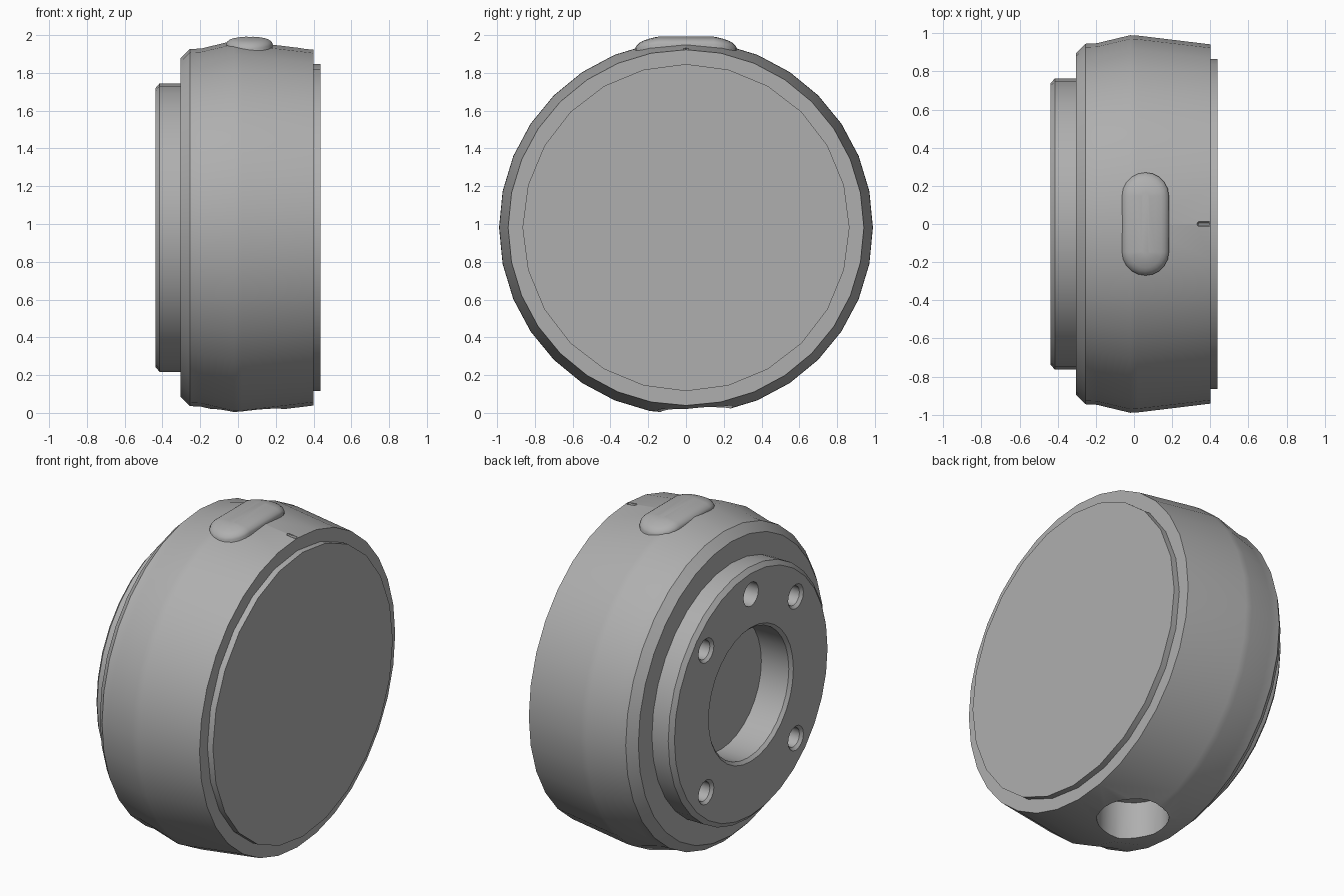
import bpy, bmesh, math
from mathutils import Matrix, Vector

if "Cube" in bpy.data.objects:
    bpy.data.objects.remove(bpy.data.objects["Cube"])

CZ = 0.981  # height of the main axis

grey = bpy.data.materials.new("dark_grey")
grey.diffuse_color = (0.43, 0.43, 0.43, 1)
grey.use_nodes = True
grey.node_tree.nodes["Principled BSDF"].inputs["Base Color"].default_value = grey.diffuse_color


def make_object(name, bm):
    bmesh.ops.recalc_face_normals(bm, faces=bm.faces)
    me = bpy.data.meshes.new(name)
    bm.to_mesh(me)
    bm.free()
    me.materials.append(grey)
    ob = bpy.data.objects.new(name, me)
    bpy.context.collection.objects.link(ob)
    return ob


def skin(name, loops):
    """Bridge rings of points and cap both ends."""
    bm = bmesh.new()
    rings = [[bm.verts.new(p) for p in ring] for ring in loops]
    n = len(rings[0])
    for a, b in zip(rings, rings[1:]):
        for i in range(n):
            j = (i + 1) % n
            bm.faces.new((a[i], a[j], b[j], b[i]))
    bm.faces.new(rings[0])
    bm.faces.new(rings[-1])
    return make_object(name, bm)


def lathe(name, profile, seg, origin=(0, 0, CZ), turn=Matrix.Identity(3)):
    """Revolve (x, radius) pairs about the x axis, then turn and place."""
    o = Vector(origin)
    angles = [2 * math.pi * i / seg for i in range(seg)]
    return skin(name, [[o + turn @ Vector((x, r * math.sin(t), r * math.cos(t)))
                        for t in angles] for x, r in profile])


def smooth(ob, angle=28):
    bpy.ops.object.select_all(action='DESELECT')
    ob.select_set(True)
    bpy.context.view_layer.objects.active = ob
    bpy.ops.object.shade_smooth_by_angle(angle=math.radians(angle))


def cut(ob, cutter):
    mod = ob.modifiers.new("cut", 'BOOLEAN')
    mod.operation = 'DIFFERENCE'
    mod.solver = 'EXACT'
    mod.object = cutter
    bpy.context.view_layer.objects.active = ob
    bpy.ops.object.modifier_apply(modifier=mod.name)
    bpy.data.objects.remove(cutter)


# housing with stepped rear mount
body = lathe("housing", [(-0.438, 0.737), (-0.415, 0.764), (-0.305, 0.764),
                         (-0.305, 0.895), (-0.255, 0.945), (-0.195, 0.948),
                         (-0.02, 0.990), (0.02, 0.988), (0.40, 0.942)], 32)

# central rear recess
cut(body, lathe("recess_cutter", [(-0.50, 0.408), (-0.438, 0.408),
                                  (-0.42, 0.39), (-0.235, 0.39)], 32))

# four screw holes with chamfered rims in the rear mount
for deg in (45, 135, 225, 315):
    a = math.radians(deg)
    o = (0, 0.61 * math.sin(a), CZ + 0.61 * math.cos(a))
    cut(body, lathe("screw_cutter", [(-0.50, 0.074), (-0.438, 0.074),
                                     (-0.422, 0.058), (-0.32, 0.058)], 16, o))

# plain locating hole at the top of the mount
cut(body, lathe("locating_cutter", [(-0.50, 0.072), (-0.32, 0.072)], 16,
                (0, 0, CZ + 0.61)))

# round socket in the underside
cut(body, lathe("socket_cutter", [(-0.1, 0.2), (0.24, 0.2)], 24, (0.05, 0.05, 0),
                Matrix.Rotation(-math.pi / 2, 3, 'Y')))

# small index groove near the front rim
cut(body, lathe("groove_cutter", [(0.33, 0.004), (0.338, 0.013), (0.395, 0.013)],
                10, (0, 0, CZ + 0.945)))
smooth(body)

# front disc
disc = lathe("front_disc", [(0.37, 0.866), (0.437, 0.866)], 24)
smooth(disc)


# obround pad on top, following the curve of the housing
def pad_loop(inset, z, seg=10):
    r, half = 0.123 - inset, 0.147
    pts = []
    for side in (1, -1):
        for i in range(seg + 1):
            t = math.pi * i / seg
            x, y = side * r * math.cos(t), side * (half + r * math.sin(t))
            pts.append((0.06 + x, y, z - y * y / 2.1))
    return pts


pad = skin("top_pad", [pad_loop(i, z) for i, z in
                       ((0, 1.90), (0, 1.964), (0.006, 1.976), (0.022, 1.988),
                        (0.04, 1.994), (0.07, 1.999), (0.105, 2.002))])
smooth(pad, 40)
